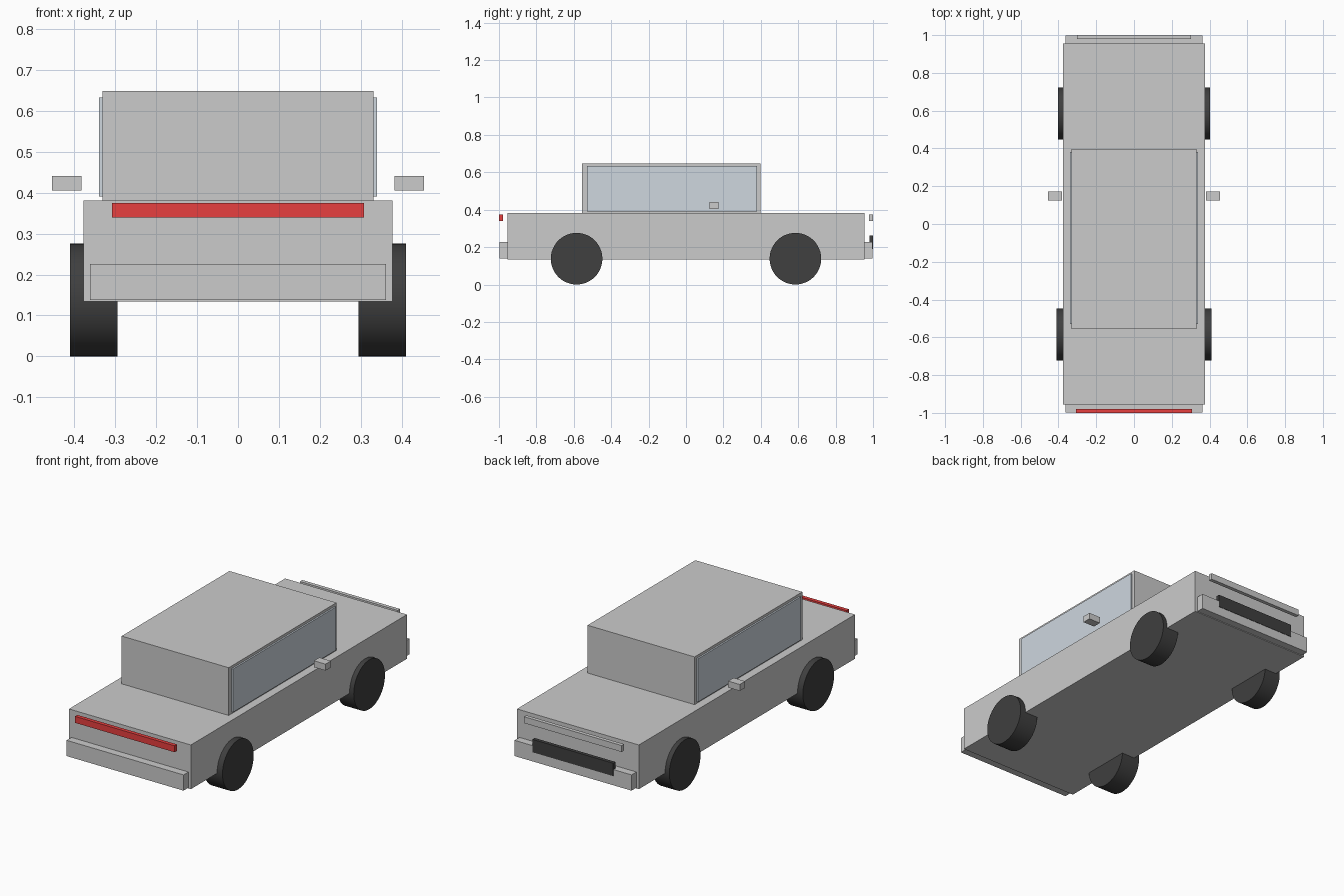
import bpy
from math import pi

if "Cube" in bpy.data.objects:
    bpy.data.objects.remove(bpy.data.objects["Cube"])


def material(name, rgb):
    m = bpy.data.materials.new(name)
    m.diffuse_color = (*rgb, 1)
    m.use_nodes = True
    m.node_tree.nodes["Principled BSDF"].inputs["Base Color"].default_value = m.diffuse_color
    return m


DARK = material("dark_rubber", (0.05, 0.05, 0.05))
RED = material("red_lamp", (0.8, 0.05, 0.05))
GLASS = material("pale_glass", (0.62, 0.68, 0.74))


def box(name, x, y, z, mat=None):
    """Box from (min, max) ranges on each axis."""
    ranges = (x, y, z)
    bpy.ops.mesh.primitive_cube_add(size=1, location=[(a + b) / 2 for a, b in ranges])
    o = bpy.context.object
    o.name = name
    o.scale = [b - a for a, b in ranges]
    bpy.ops.object.transform_apply(location=False, rotation=False, scale=True)
    if mat:
        o.data.materials.append(mat)
    return o


def wheel(name, x, y, width, radius=0.138):
    bpy.ops.mesh.primitive_cylinder_add(vertices=48, radius=radius, depth=width,
                                        location=(x, y, radius), rotation=(0, pi / 2, 0))
    o = bpy.context.object
    o.name = name
    o.data.materials.append(DARK)
    bpy.ops.object.shade_smooth_by_angle()


# Body and cabin
box("body", (-0.377, 0.377), (-0.955, 0.955), (0.134, 0.381))
box("cabin", (-0.331, 0.331), (-0.555, 0.397), (0.381, 0.648))

# Bumpers at both ends
box("front_bumper", (-0.362, 0.362), (-0.998, -0.955), (0.138, 0.226))
box("rear_bumper", (-0.362, 0.362), (0.955, 0.998), (0.138, 0.226))

# Light bars and dark grille
box("red_light_bar", (-0.308, 0.308), (-1.0, -0.979), (0.339, 0.375), RED)
box("plain_light_bar", (-0.302, 0.302), (0.979, 1.0), (0.339, 0.375))
box("grille", (-0.25, 0.25), (0.98, 1.0), (0.19, 0.262), DARK)

# Side windows, mirrors and wheels on each side
for side, s in (("left", -1), ("right", 1)):
    box(f"{side}_window", sorted((s * 0.325, s * 0.34)), (-0.53, 0.38), (0.391, 0.633), GLASS)
    box(f"{side}_mirror", sorted((s * 0.382, s * 0.454)), (0.125, 0.173), (0.405, 0.441))
    wheel(f"{side}_front_wheel", s * 0.3525, -0.585, 0.115)
    wheel(f"{side}_rear_wheel", s * 0.3525, 0.585, 0.101)
